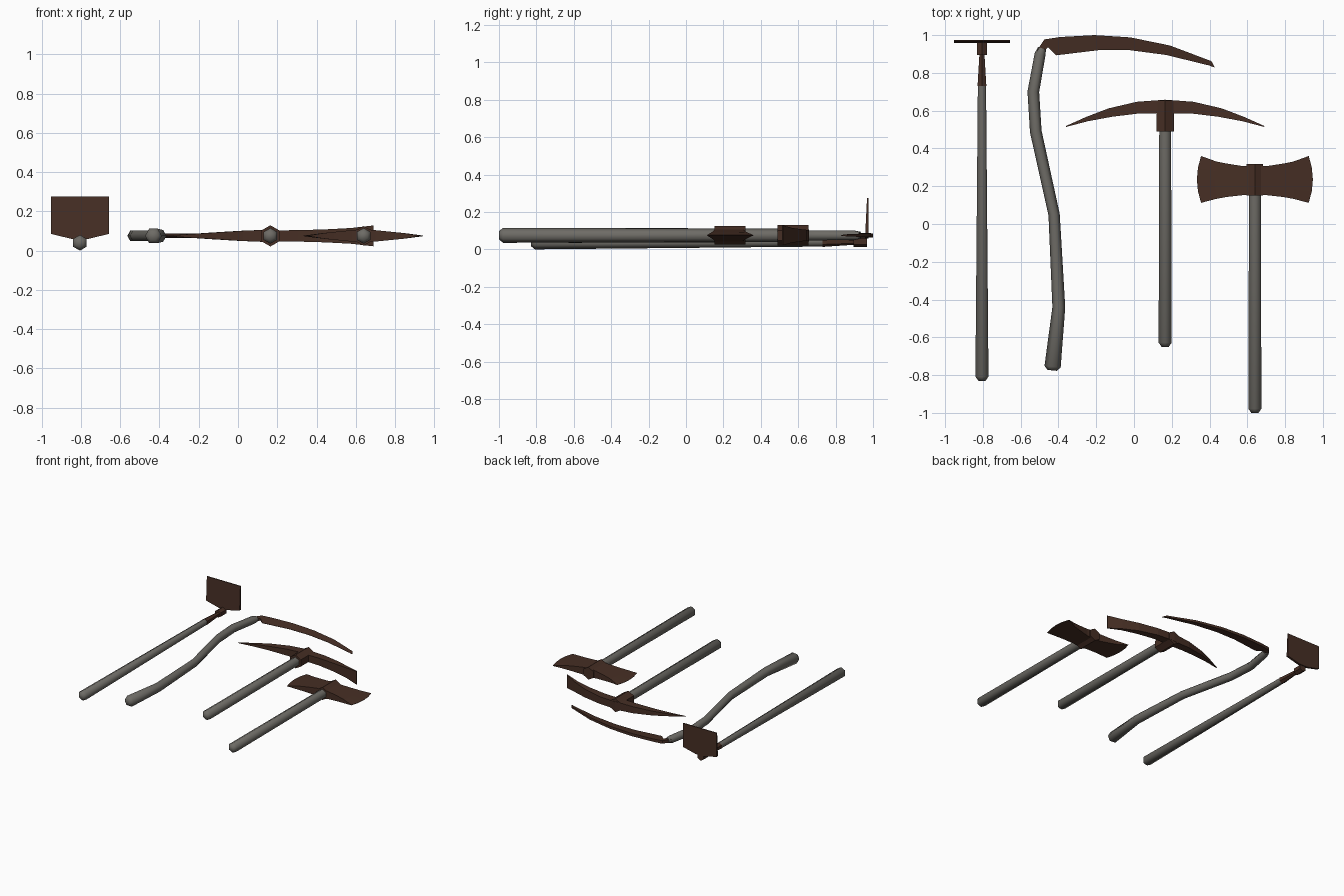
import bpy, bmesh, math
from mathutils import Vector

if "Cube" in bpy.data.objects:
    bpy.data.objects.remove(bpy.data.objects["Cube"])


def material(name, rgb):
    m = bpy.data.materials.new(name)
    m.diffuse_color = (*rgb, 1)
    m.use_nodes = True
    m.node_tree.nodes["Principled BSDF"].inputs["Base Color"].default_value = m.diffuse_color
    return m


WOOD = material("weathered grey wood", (0.155, 0.148, 0.132))
IRON = material("rusty brown iron", (0.062, 0.028, 0.018))


def loft(name, rings, mat, smooth=False):
    """Skin a list of equal-sized point rings and cap both ends."""
    bm = bmesh.new()
    rows = [[bm.verts.new(p) for p in ring] for ring in rings]
    n = len(rows[0])
    for a, b in zip(rows, rows[1:]):
        for i in range(n):
            j = (i + 1) % n
            bm.faces.new((a[i], a[j], b[j], b[i]))
    bm.faces.new(rows[0])
    bm.faces.new(rows[-1])
    bmesh.ops.remove_doubles(bm, verts=bm.verts, dist=0.0004)
    bmesh.ops.recalc_face_normals(bm, faces=bm.faces)
    me = bpy.data.meshes.new(name)
    bm.to_mesh(me)
    bm.free()
    me.materials.append(mat)
    ob = bpy.data.objects.new(name, me)
    bpy.context.collection.objects.link(ob)
    if smooth:
        bpy.ops.object.select_all(action='DESELECT')
        ob.select_set(True)
        bpy.context.view_layer.objects.active = ob
        bpy.ops.object.shade_smooth_by_angle(angle=math.radians(62))
    return ob


def hex_tube(name, stations, z, mat, turn=90, smooth=False):
    """Six-sided tube through (x, y, radius) stations lying flat at height z."""
    rings = []
    for i, (x, y, r) in enumerate(stations):
        a = Vector(stations[max(i - 1, 0)][:2])
        b = Vector(stations[min(i + 1, len(stations) - 1)][:2])
        d = (b - a).normalized()
        ring = []
        for k in range(6):
            t = math.radians(turn + 60 * k)
            s = r * math.cos(t)
            ring.append((x + d.y * s, y - d.x * s, z + r * math.sin(t)))
        rings.append(ring)
    return loft(name, rings, mat, smooth)


def bar(name, stations, z, mat):
    """Four-sided bar from (x_top, y_top, x_low, y_low, half_top, half_low)."""
    return loft(name, [[(xt, yt, z + ht), (xt, yt, z - ht),
                        (xl, yl, z - hl), (xl, yl, z + hl)]
                       for xt, yt, xl, yl, ht, hl in stations], mat)


def straight_handle(name, x, y0, y1, r0, r1, z):
    hex_tube(name, [(x, y0, r0 * 0.55), (x, y0 + 0.022, r0), (x, y1, r1)],
             z, WOOD, smooth=True)


# Hoe: handle, tapered socket, collar and upright blade
HX = -0.805
straight_handle("hoe_handle", HX, -0.83, 0.74, 0.04, 0.025, 0.04)
hex_tube("hoe_socket", [(HX, 0.73, 0.027), (HX, 0.92, 0.014)], 0.04, IRON)
hex_tube("hoe_collar", [(HX, 0.895, 0.03), (HX, 0.968, 0.03)], 0.042, IRON)
outline = [(-0.148, 0.275), (-0.148, 0.085), (-0.035, 0.058),
           (0.035, 0.058), (0.148, 0.085), (0.148, 0.275)]
loft("hoe_blade", [[(HX + x, 0.975 if back else 0.957 + 0.05 * (z - 0.058), z)
                    for x, z in outline] for back in (False, True)], IRON)

# Scythe: bent handle and long curved blade, sharp on the inner side
Z = 0.075
hex_tube("scythe_handle",
         [(-0.433, -0.775, 0.025), (-0.431, -0.755, 0.043), (-0.398, -0.44, 0.034),
          (-0.423, 0.05, 0.03), (-0.52, 0.49, 0.031), (-0.533, 0.70, 0.031),
          (-0.497, 0.90, 0.029), (-0.487, 0.93, 0.022)],
         Z, WOOD, turn=0, smooth=True)
bar("scythe_blade",
    [(-0.515, 0.915, -0.49, 0.905, 0.012, 0.012),
     (-0.475, 0.977, -0.455, 0.935, 0.012, 0.008),
     (-0.39, 0.99, -0.413, 0.893, 0.011, 0.001),
     (-0.21, 1.0, -0.19, 0.92, 0.011, 0.001),
     (-0.02, 0.988, -0.02, 0.92, 0.01, 0.001),
     (0.19, 0.945, 0.17, 0.895, 0.009, 0.001),
     (0.41, 0.862, 0.395, 0.84, 0.006, 0.001),
     (0.427, 0.83, 0.426, 0.829, 0.002, 0.001)], Z, IRON)

# Pickaxe: handle, eye and an arched head with a point and a flared adze
PX = 0.165
straight_handle("pickaxe_handle", PX, -0.65, 0.52, 0.04, 0.036, Z)
hex_tube("pickaxe_eye", [(PX, 0.49, 0.054), (PX, 0.655, 0.054)], Z, IRON)
arch = [(0, 0.658, 0, 0.587), (0.15, 0.647, 0.14, 0.585),
        (0.3, 0.612, 0.28, 0.568), (0.42, 0.566, 0.41, 0.544),
        (0.525, 0.519, 0.524, 0.514)]
for part, side, widths in (("point", -1, (0.032, 0.026, 0.017, 0.009, 0.001)),
                           ("adze", 1, (0.028, 0.029, 0.033, 0.04, 0.053))):
    bar("pickaxe_" + part, [(PX + side * a, b, PX + side * c, d, h, h)
                            for (a, b, c, d), h in zip(arch, widths)], Z, IRON)

# Double axe: handle, eye and two mirrored flared bits
AX = 0.64
straight_handle("axe_handle", AX, -1.0, 0.2, 0.04, 0.036, Z)
hex_tube("axe_eye", [(AX, 0.152, 0.05), (AX, 0.318, 0.05)], Z, IRON)
for label, s in (("left", -1), ("right", 1)):
    rings = []
    # corner columns along the bit: offset, low y, high y, bulge, half thickness
    for x, lo, hi, bulge, h in ((0, 0.153, 0.308, 0, 0.035),
                                (0.06, 0.153, 0.306, 0, 0.029),
                                (0.15, 0.143, 0.32, 0, 0.02),
                                (0.205, 0.133, 0.331, 0.004, 0.014),
                                (0.285, 0.112, 0.36, 0.022, 0.001)):
        mid = (lo + hi) / 2
        row = [(x, lo), (x + bulge * 0.75, (lo + mid) / 2), (x + bulge, mid),
               (x + bulge * 0.75, (hi + mid) / 2), (x, hi)]
        rings.append([(AX + s * a, b, Z + h) for a, b in row]
                     + [(AX + s * a, b, Z - h) for a, b in reversed(row)])
    loft("axe_bit_" + label, rings, IRON)
